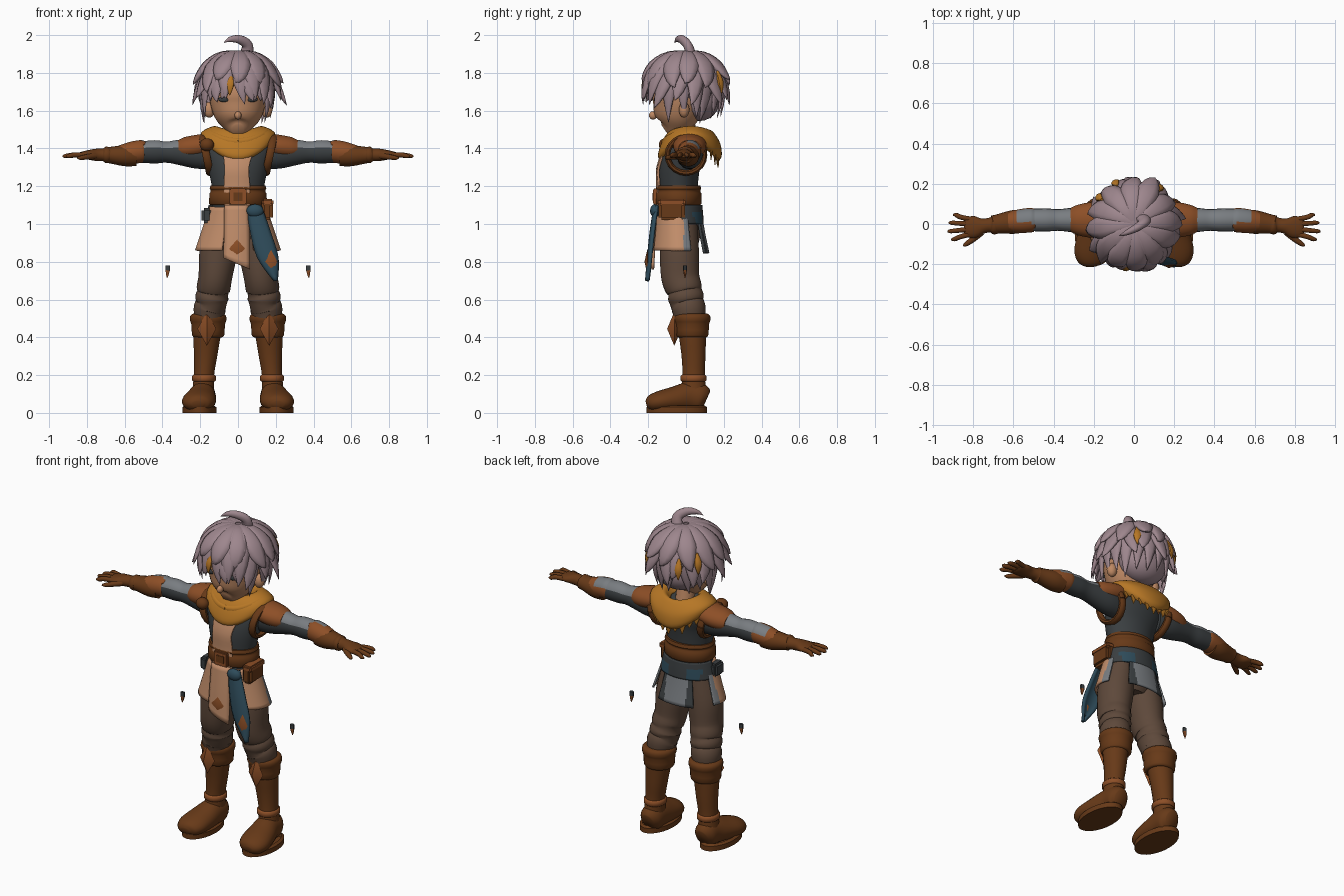
import bpy, bmesh, math, random
from mathutils import Vector, Matrix

random.seed(7)
if "Cube" in bpy.data.objects:
    bpy.data.objects.remove(bpy.data.objects["Cube"])


def material(name, code):
    rgb = [(int(code[i:i + 2], 16) / 255) ** 2.2 for i in (0, 2, 4)]
    mat = bpy.data.materials.new(name)
    mat.use_nodes = True
    mat.diffuse_color = (*rgb, 1)
    bsdf = next(n for n in mat.node_tree.nodes if n.type == "BSDF_PRINCIPLED")
    bsdf.inputs["Base Color"].default_value = (*rgb, 1)
    return mat


HAIR = material("mauve hair", "9C858C")
SKIN = material("skin", "BC8763")
PEACH = material("peach cloth", "C08C6A")
LEATHER = material("brown leather", "673C1E")
TAN = material("tan leather", "8C502B")
PANTS = material("trouser brown", "5E4A3D")
DARK = material("dark slate", "3D4143")
GREY = material("grey cloth", "787C80")
BLUE = material("blue cloth", "324D5B")
ORANGE = material("orange scarf", "B5762A")
HEAD = Vector((0, 0, 1.74))


def finish(name, bm, mats, rule=None, mirror=False, thick=0, angle=50):
    """Turn a bmesh into a shaded, coloured object."""
    bmesh.ops.remove_doubles(bm, verts=bm.verts, dist=0.0004)
    bmesh.ops.recalc_face_normals(bm, faces=bm.faces)
    if rule:
        for f in bm.faces:
            f.material_index = rule(f.calc_center_median(), f.normal)
    me = bpy.data.meshes.new(name)
    bm.to_mesh(me)
    bm.free()
    for m in mats if isinstance(mats, (list, tuple)) else [mats]:
        me.materials.append(m)
    me.shade_smooth()
    me.set_sharp_from_angle(angle=math.radians(angle))
    ob = bpy.data.objects.new(name, me)
    bpy.context.scene.collection.objects.link(ob)
    if thick:
        mod = ob.modifiers.new("thickness", "SOLIDIFY")
        mod.thickness, mod.offset = thick, 0
    if mirror:
        ob.modifiers.new("mirror", "MIRROR")


def spline(rows, k):
    """Catmull-Rom resampling of a list of number rows."""
    out, last = [], len(rows) - 1
    for i in range(last):
        four = list(zip(rows[max(i - 1, 0)], rows[i], rows[i + 1], rows[min(i + 2, last)]))
        for t in (j / k for j in range(k)):
            out.append([b + t * ((c - a) + t * ((2 * a - 5 * b + 4 * c - d)
                        + t * (3 * b - a - 3 * c + d))) / 2 for a, b, c, d in four])
    return out + [list(rows[-1])]


def bridge(bm, rings, closed):
    for lower, upper in zip(rings, rings[1:]):
        n = len(lower)
        for i in range(n if closed else n - 1):
            j = (i + 1) % n
            bm.faces.new((lower[i], lower[j], upper[j], upper[i]))


def tube(name, rows, mats, ref=(0, 1, 0), n=16, k=4, bm=None, **kw):
    """Loft ellipses along rows of x, y, z, half width, half depth along ref."""
    own = bm is None
    bm = bm or bmesh.new()
    rows = spline(rows, k)
    pts = [Vector(r[:3]) for r in rows]
    rings = []
    for i, (p, r) in enumerate(zip(pts, rows)):
        tangent = (pts[min(i + 1, len(pts) - 1)] - pts[max(i - 1, 0)]).normalized()
        side = tangent.cross(Vector(ref) if ref else p - HEAD).normalized()
        up = side.cross(tangent)
        turn = [2 * math.pi * (j + .5) / n for j in range(n)]
        rings.append([bm.verts.new(p + side * max(r[3], .001) * math.cos(a)
                                   + up * max(r[4], .001) * math.sin(a)) for a in turn])
    bridge(bm, rings, True)
    bm.faces.new(rings[0])
    bm.faces.new(rings[-1])
    if own:
        finish(name, bm, mats, **kw)


def wrap(name, rows, mats, n=24, k=4, thick=.012, cx=0, **kw):
    """Cloth round the body: rows of z, y, half x, half y, from, to angle, side lift."""
    bm, rings = bmesh.new(), []
    for z, y, a, b, lo, hi, lift in spline(rows, k):
        turn = [math.radians(lo + (hi - lo) * i / n) for i in range(n + 1)]
        rings.append([bm.verts.new((cx + a * math.sin(t), y - b * math.cos(t),
                                    z + lift * math.sin(t) ** 2)) for t in turn])
    bridge(bm, rings, False)
    finish(name, bm, mats, thick=thick, **kw)


def sheet(name, rows, mat, bow=.015, thick=.014, n=6):
    """Hanging cloth: rows of left x, left z, right x, right z, y."""
    bm, rings = bmesh.new(), []
    for xl, zl, xr, zr, y in spline(rows, 4):
        rings.append([bm.verts.new((xl + (xr - xl) * t, y + bow * (2 * t - 1) ** 2,
                                    zl + (zr - zl) * t)) for t in (i / n for i in range(n + 1))])
    bridge(bm, rings, False)
    finish(name, bm, mat, thick=thick)


def blob(name, loc, size, mat, u=20, v=12, **kw):
    bm = bmesh.new()
    bmesh.ops.create_uvsphere(bm, u_segments=u, v_segments=v, radius=1,
                              matrix=Matrix.Translation(loc) @ Matrix.Diagonal((*size, 1)))
    finish(name, bm, mat, **kw)


def box(name, loc, size, mat):
    bm = bmesh.new()
    bmesh.ops.create_cube(bm, size=1, matrix=Matrix.Translation(loc) @ Matrix.Diagonal((*size, 1)))
    bmesh.ops.bevel(bm, geom=bm.edges[:], offset=min(size) * .25, segments=2, affect="EDGES")
    finish(name, bm, mat)


# Torso, hips and tunic front
tube("torso", [(0, -.04, 1.04, .145, .11), (0, -.04, 1.15, .132, .1), (0, -.035, 1.3, .16, .108),
               (0, -.005, 1.4, .185, .1), (0, .02, 1.47, .09, .07)], DARK, n=32)
tube("hips", [(0, -.035, .86, .1, .08), (0, -.035, .93, .16, .11), (0, -.04, 1.08, .14, .105)], PANTS, n=24)
wrap("tunic_front", [(1.08, -.04, .145, .115, -30, 25, 0), (1.2, -.04, .145, .112, -30, 25, 0),
                     (1.3, -.035, .166, .116, -25, 20, 0), (1.41, -.005, .188, .108, -26, 30, 0)], PEACH)
# Belt, buckle and pouches
tube("belt", [(0, -.04, z, .146 + d, .116 + d) for z, d in
              ((1.1, 0), (1.108, .008), (1.162, .006), (1.17, 0), (1.18, 0), (1.186, .005), (1.205, 0))],
     LEATHER, n=32, k=1)
box("buckle", (0, -.163, 1.145), (.09, .022, .085), TAN)
box("buckle_middle", (0, -.173, 1.145), (.05, .01, .045), LEATHER)
box("left_pouch", (.155, -.075, 1.075), (.06, .14, .11), LEATHER)
box("left_pouch_flap", (.158, -.075, 1.115), (.062, .145, .035), TAN)
box("right_pouch", (-.165, -.06, 1.045), (.055, .09, .08), DARK)
# Skirt sides, back tail, hip wrap
hem = [(1.09, -.04, .145, .115), (.97, -.035, .185, .13), (.86, -.03, .222, .148)]
wrap("skirt_sides", [(*r, 22, 112, 0) for r in hem], [PEACH, GREY],
     rule=lambda c, n: int(c.y > -.012), mirror=True)
wrap("skirt_tail", [(z - .015, y, a, b, 148, 212, 0) for z, y, a, b in hem], [GREY, DARK],
     rule=lambda c, n: int(abs(c.x) > .072 or c.z > 1.04))
wrap("hip_wrap", [(1.1, -.04, .15, .12, 95, 265, 0), (1.05, -.04, .162, .125, 95, 265, 0),
                  (1.0, -.037, .172, .125, 100, 260, 0)], [DARK, BLUE],
     rule=lambda c, n: int(.06 < abs(c.x) < .13 and c.z < 1.07))
# Tabard and sash
sheet("tabard", [(-.07, 1.1, .055, 1.1, -.165), (-.072, .95, .06, .94, -.18),
                 (-.075, .82, .062, .76, -.19)], PEACH)
blob("tabard_emblem", (-.005, -.19, .87), (.042, .012, .048), TAN, 4, 2)
sheet("sash", [(.05, 1.09, .12, 1.1, -.165), (.065, .97, .17, .96, -.185),
               (.105, .82, .212, .82, -.2), (.195, .7, .205, .7, -.21)], BLUE)
blob("sash_emblem", (.175, -.205, .8), (.034, .015, .064), TAN, 4, 2)
blob("sash_knot", (.09, -.165, 1.07), (.045, .025, .035), BLUE)

# Legs with knee wrinkles
tube("trouser_legs", [(.085, -.04, 1, .08, .1), (.105, -.035, .85, .1, .105), (.12, -.03, .72, .09, .102),
                      (.13, -.01, .66, .09, .096), (.132, -.005, .64, .082, .09), (.138, 0, .61, .089, .096),
                      (.14, .005, .58, .08, .088), (.15, .015, .55, .086, .09), (.155, .02, .49, .075, .08)],
     PANTS, mirror=True, n=20)
# Boots
tube("boot_shafts", [(.155, .03, .5, .08, .08), (.165, .035, .4, .072, .072), (.172, .04, .3, .062, .064),
                     (.18, .04, .2, .054, .06), (.185, .04, .1, .06, .07)], LEATHER, mirror=True, n=20)
tube("boot_cuffs", [(.158, .033, z, r, r) for z, r in
                    ((.4, .074), (.412, .086), (.47, .09), (.49, .097), (.515, .095), (.525, .08))],
     LEATHER, mirror=True, n=24, k=2)
blob("knee_guards", (.165, -.062, .445), (.05, .038, .09), TAN, 4, 2, mirror=True)
tube("ankle_straps", [(.18, .04, z, r, r + .006) for z, r in ((.165, .055), (.172, .063), (.195, .063), (.202, .055))],
     TAN, mirror=True, k=1, n=20)
tube("boot_feet", [(.185, .108, .07, .04, .05), (.185, .08, .08, .064, .075), (.187, .02, .085, .07, .08),
                   (.198, -.06, .072, .084, .068), (.21, -.14, .06, .088, .056), (.214, -.19, .05, .066, .042),
                   (.214, -.209, .045, .03, .018)], LEATHER, ref=(0, 0, 1), mirror=True, n=20)
wrap("boot_soles", [(0, -.048, .001, .001, 0, 360, 0), (0, -.048, .09, .16, 0, 360, 0),
                    (.03, -.048, .09, .16, 0, 360, 0), (.04, -.048, .075, .145, 0, 360, 0)],
     LEATHER, k=1, thick=0, cx=.205, mirror=True)

# Sleeves and shoulders
tube("sleeves", [(.13, .015, 1.37, .08, .065), (.22, .02, 1.375, .082, .07), (.32, .02, 1.38, .066, .06),
                 (.38, .02, 1.38, .056, .054), (.44, .02, 1.382, .062, .058), (.53, .02, 1.38, .055, .055)],
     [DARK, GREY], rule=lambda c, n: int(n.z > .4 and c.x > .3), mirror=True, n=24)
tube("shoulder_pads", [(.1, .02, 1.44, .03, .06), (.15, .02, 1.425, .055, .085), (.22, .02, 1.41, .062, .088),
                       (.28, .02, 1.402, .058, .076), (.315, .02, 1.4, .045, .06)], TAN, mirror=True, n=20)
circle = [2 * math.pi * i / 20 for i in range(21)]
tube("armhole_straps", [(.168 + .02 * math.sin(a), .0 + .098 * math.cos(a), 1.365 + .095 * math.sin(a), .016, .022)
                        for a in circle], LEATHER, ref=(1, 0, 0), n=8, k=1, mirror=True)
blob("shoulder_toggle", (-.165, -.11, 1.42), (.038, .034, .034), LEATHER)
# Gauntlets and hands
tube("elbow_guards", [(.5, .02, 1.385, .05, .05), (.505, .02, 1.385, .06, .06), (.56, .015, 1.378, .059, .06),
                      (.62, .01, 1.37, .048, .05)], [TAN, GREY],
     rule=lambda c, n: int(n.z > .35 and c.y > .005 and c.x < .58), mirror=True, n=24)
tube("gauntlets", [(.54, .015, 1.362, .056, .055), (.6, .01, 1.362, .057, .06), (.68, 0, 1.365, .044, .048),
                   (.7, -.005, 1.366, .044, .048), (.715, -.005, 1.366, .034, .038), (.75, -.01, 1.366, .033, .038),
                   (.79, -.015, 1.366, .026, .055), (.83, -.015, 1.364, .018, .052), (.845, -.015, 1.362, .01, .045)],
     LEATHER, mirror=True)
fingers = bmesh.new()
for y, spread, reach in ((.025, .02, .9), (0, .006, .922), (-.026, -.01, .928), (-.052, -.024, .91)):
    tube("", [(.82, y, 1.365, .014, .014), (.865, y + spread * .5, 1.366, .014, .013),
              (reach - .015, y + spread, 1.36, .012, .011), (reach, y + spread, 1.357, .004, .004)],
         None, n=8, k=3, bm=fingers)
tube("", [(.76, -.04, 1.36, .02, .018), (.8, -.075, 1.355, .016, .015), (.835, -.1, 1.35, .012, .011),
          (.85, -.108, 1.35, .004, .004)], None, ref=(0, 0, 1), n=8, k=3, bm=fingers)
finish("fingers", fingers, LEATHER, mirror=True)

# Scarf with one draped fold and a tattered back edge
wrap("scarf", [(1.335, .02, .165, .145, 0, 360, .1), (1.36, .02, .188, .163, 0, 360, .09),
               (1.42, .025, .19, .152, 0, 360, .06), (1.47, .025, .15, .125, 0, 360, .035),
               (1.49, .025, .11, .1, 0, 360, .02), (1.45, .025, .075, .075, 0, 360, .02)], ORANGE, n=40)
tube("scarf_fold", [(.155 * math.sin(a), .022 - .132 * math.cos(a), 1.435 + .05 * math.sin(a) ** 2, .02, .022)
                    for a in circle], ORANGE, ref=(0, 0, 1), n=10, k=2)
tatters = bmesh.new()
for i in range(-4, 5):
    a = i * .24
    x, y, z = .175 * math.sin(a), .02 + .15 * math.cos(a), 1.35 + .09 * math.sin(a) ** 2
    tube("", [(x, y, z, .026, .008), (x, y, z - random.uniform(.03, .07), .002, .002)], None, n=6, k=1, bm=tatters)
finish("scarf_tatters", tatters, ORANGE)

# Head
tube("neck", [(0, .01, 1.44, .055, .055), (0, -.01, 1.57, .05, .05)], SKIN, k=2)
tube("head", [(0, -.11, 1.495, .03, .035), (0, -.09, 1.512, .068, .078), (0, -.068, 1.555, .115, .112),
              (0, -.045, 1.62, .143, .135), (0, -.03, 1.7, .152, .148), (0, 0, 1.82, .13, .13)], SKIN, n=28)
blob("nose", (0, -.174, 1.575), (.018, .022, .022), SKIN)
blob("ears", (.152, -.01, 1.605), (.03, .028, .042), SKIN, mirror=True)
blob("eyes", (.075, -.162, 1.66), (.03, .008, .014), DARK, mirror=True)

# Hair built from swept locks over a solid base
blob("hair_base", (0, .02, 1.762), (.188, .18, .148), HAIR, 28, 16)
blob("hair_nape", (0, .07, 1.655), (.145, .11, .11), HAIR)


def around(az, r, z):
    """Point round the head; az 0 is the front."""
    return Vector((.2 * r * math.sin(az), -.21 * r * math.cos(az), z))


def lock(bm, az, reach, tip_z, width, bulge, shoulder):
    """One pointed lock from the crown over the skull to a flicked tip."""
    swing = az + random.uniform(-.25, .25)
    p = (around(az, .08, 1.905), around(az, .68, 1.925), around(az, bulge, shoulder), around(swing, reach, tip_z))
    rows = []
    for t in (i / 10 for i in range(11)):
        s = 1 - t
        pos = p[0] * s ** 3 + p[1] * 3 * s * s * t + p[2] * 3 * s * t * t + p[3] * t ** 3
        w = width * (.35 + .65 * min(1, t * 2)) * (1 - t ** 3)
        rows.append((*pos, w, w * .42))
    tube("", rows, None, ref=None, n=8, k=1, bm=bm)


locks = bmesh.new()
for count, shift, low, high, near, far, width, shoulder in (
        (17, 0, 1.53, 1.58, .8, 1.05, .064, 1.77), (15, .2, 1.6, 1.67, 1.15, 1.32, .066, 1.72),
        (12, .1, 1.69, 1.78, 1.18, 1.32, .068, 1.77)):
    for i in range(count):
        az = 2 * math.pi * i / count + shift
        tip, reach, bulge = random.uniform(low, high), random.uniform(near, far), 1.1
        if math.cos(az) > .62:
            tip, reach, bulge = max(tip, random.uniform(1.63, 1.66)), random.uniform(1.05, 1.16), 1.16
        elif math.cos(az) < -.5:
            reach -= .1
        lock(locks, az, reach, tip, width, bulge, shoulder)
finish("hair_locks", locks, HAIR, angle=70)
# Short orange streaks lying on the hair
streaks = bmesh.new()
for az, r, z in ((-.2, 1.07, 1.74), (2.5, 1.09, 1.75), (-2.7, 1.09, 1.73), (-2.2, 1.09, 1.76)):
    tube("", [(*around(az, r - .1, z + .06), .006, .006), (*around(az, r, z), .022, .014),
              (*around(az, r + .03, z - .06), .002, .002)], None, ref=None, n=8, bm=streaks)
finish("orange_streaks", streaks, ORANGE)
tube("crown_curl", [(.04, .03, 1.88, .04, .03), (.05, .01, 1.945, .03, .024), (.01, -.02, 1.976, .024, .02),
                    (-.04, -.045, 1.978, .015, .012), (-.075, -.06, 1.96, .001, .001)], HAIR, n=10)

# Small loose charms beside the legs
tube("charms", [(.372, -.005, .78, .013, .01), (.372, -.005, .755, .013, .01), (.374, -.005, .735, .009, .007),
                (.375, -.005, .715, .002, .002)], [DARK, TAN], n=6, k=1,
     rule=lambda c, n: int(c.z < .755), mirror=True)
